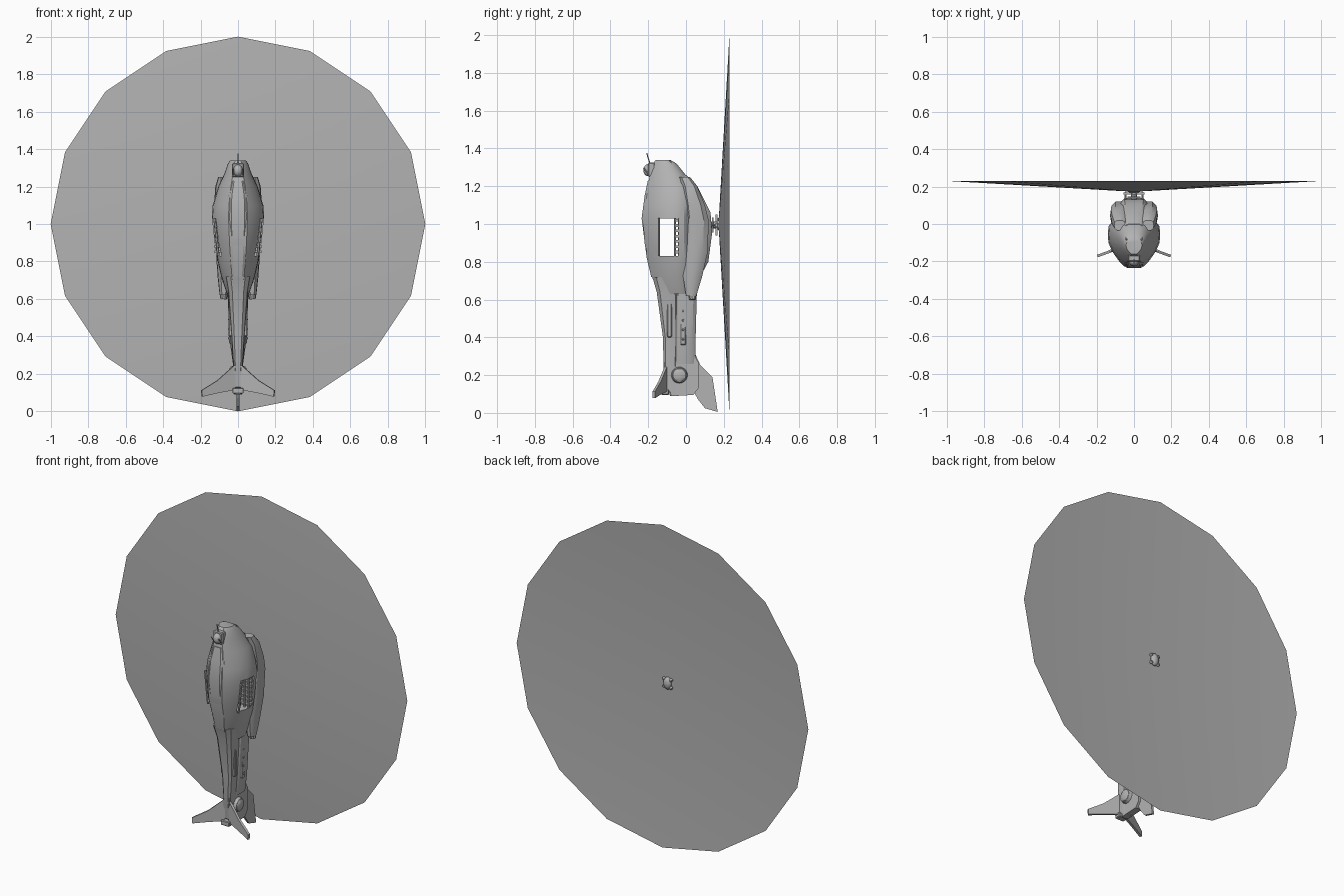
import bpy, bmesh, math
from mathutils import Vector, Matrix


def material(name, v):
    m = bpy.data.materials.new(name)
    m.diffuse_color = (v, v, v, 1)
    return m


GREY = material("body grey", 0.45)


def finish(name, bm, smooth=True):
    bmesh.ops.recalc_face_normals(bm, faces=bm.faces)
    me = bpy.data.meshes.new(name)
    bm.to_mesh(me)
    bm.free()
    ob = bpy.data.objects.new(name, me)
    bpy.context.collection.objects.link(ob)
    me.materials.append(GREY)
    if smooth:
        bpy.ops.object.select_all(action='DESELECT')
        ob.select_set(True)
        bpy.context.view_layer.objects.active = ob
        bpy.ops.object.shade_smooth_by_angle(angle=math.radians(32))
    return ob


def loft(name, rings, shape, x0=0.0):
    """Rings are (z, y front, y back, half width); shape is (side, depth) fractions."""
    bm = bmesh.new()
    outline = [(s, t) for s, t in shape] + [(-s, t) for s, t in reversed(shape)]
    loops = [[bm.verts.new((x0 + s * w, f + (b - f) * t, z)) for s, t in outline]
             for z, f, b, w in rings]
    n = len(outline)
    for a, b in zip(loops, loops[1:]):
        for i in range(n):
            j = (i + 1) % n
            bm.faces.new((a[i], a[j], b[j], b[i]))
    bm.faces.new(loops[0])
    bm.faces.new(loops[-1])
    return finish(name, bm)


def box(name, x, y, z, bevel=0.0):
    bm = bmesh.new()
    bmesh.ops.create_cube(bm, size=1)
    for v in bm.verts:
        v.co = [lo + (c + 0.5) * (hi - lo) for c, (lo, hi) in zip(v.co, (x, y, z))]
    if bevel:
        bmesh.ops.bevel(bm, geom=bm.edges[:], offset=bevel, segments=1, affect='EDGES')
    return finish(name, bm, False)


def rod(name, a, b, r1, r2=None, sides=10):
    a, b = Vector(a), Vector(b)
    bm = bmesh.new()
    rot = (b - a).to_track_quat('Z', 'Y').to_matrix().to_4x4()
    bmesh.ops.create_cone(bm, cap_ends=True, segments=sides, radius1=r1,
                          radius2=r1 if r2 is None else r2, depth=(b - a).length,
                          matrix=Matrix.Translation((a + b) / 2) @ rot)
    return finish(name, bm)


def plate(name, pts, thickness):
    """Flat plate: 3D outline pushed out along its normal to both sides."""
    bm = bmesh.new()
    p = [Vector(q) for q in pts]
    nrm = (p[1] - p[0]).cross(p[2] - p[0]).normalized() * thickness / 2
    top = [bm.verts.new(q + nrm) for q in p]
    low = [bm.verts.new(q - nrm) for q in p]
    bm.faces.new(top)
    bm.faces.new(low[::-1])
    for i in range(len(p)):
        j = (i + 1) % len(p)
        bm.faces.new((top[i], low[i], low[j], top[j]))
    return finish(name, bm, False)


def ball(name, c, scale, seg=12):
    bm = bmesh.new()
    bmesh.ops.create_uvsphere(bm, u_segments=seg, v_segments=8, radius=1,
                              matrix=Matrix.Translation(c) @ Matrix.Diagonal((*scale, 1)))
    return finish(name, bm)


# Cabin, nose upwards, with a door opening right through it
cabin = loft("cabin", [
    (0.63, -0.145, 0.03, 0.06), (0.72, -0.18, 0.04, 0.09), (0.80, -0.195, 0.05, 0.108),
    (0.90, -0.22, 0.05, 0.126), (1.03, -0.228, 0.05, 0.14), (1.10, -0.22, 0.05, 0.135),
    (1.20, -0.202, 0.04, 0.105), (1.27, -0.19, -0.01, 0.072), (1.32, -0.175, -0.05, 0.055),
    (1.34, -0.16, -0.085, 0.042)],
    [(0.36, 0), (0.56, 0.1), (0.8, 0.27), (0.97, 0.45), (1, 0.62), (0.97, 0.78), (0.72, 0.93), (0.4, 1)])
cutter = box("door_cutter", (-0.3, 0.3), (-0.14, -0.04), (0.83, 1.03))
cutter.hide_render = True
cutter.hide_viewport = True
cut = cabin.modifiers.new("door", 'BOOLEAN')
cut.object, cut.operation, cut.solver = cutter, 'DIFFERENCE', 'EXACT'

# Belly fairing
loft("belly_fairing", [
    (0.72, -0.184, -0.15, 0.035), (0.82, -0.208, -0.16, 0.046), (1.03, -0.235, -0.17, 0.06),
    (1.15, -0.219, -0.16, 0.055), (1.23, -0.202, -0.16, 0.035)],
    [(0.6, 0), (0.9, 0.2), (1, 1)])

# Engine deck and rotor mast housing on the back
loft("engine_deck", [
    (0.64, -0.03, 0.05, 0.05), (0.72, -0.03, 0.075, 0.07), (0.80, -0.03, 0.118, 0.08),
    (0.95, -0.03, 0.138, 0.085), (1.06, -0.03, 0.13, 0.085), (1.10, -0.03, 0.11, 0.08),
    (1.20, -0.03, 0.06, 0.07), (1.26, -0.04, 0.0, 0.05)],
    [(0.8, 0), (1, 0.2), (1, 0.65), (0.85, 0.87), (0.6, 1)])
for s in (-1, 1):
    loft("engine_pod", [
        (0.62, 0.0, 0.055, 0.022), (0.72, -0.015, 0.085, 0.033), (0.85, -0.01, 0.115, 0.042),
        (1.02, -0.005, 0.12, 0.05), (1.10, -0.01, 0.10, 0.052), (1.20, -0.02, 0.06, 0.045),
        (1.25, -0.035, 0.02, 0.03)],
        [(0.45, 0), (0.9, 0.2), (1, 0.5), (0.9, 0.8), (0.45, 1)], s * 0.076)
    # Seat lattice on the inner door wall
    for i in range(7):
        z = 0.845 + i * 0.028
        box("seat_slat", sorted((s * 0.04, s * 0.126)), (-0.055, -0.038), (z, z + 0.014))
    for x in (0.055, 0.085, 0.112):
        rod("seat_post", (s * x, -0.058, 0.83), (s * x, -0.058, 1.03), 0.005, sides=6)
    # Door frame rails
    for y in (-0.143, -0.037):
        rod("door_rail", (s * 0.105, y, 0.83), (s * 0.125, y, 1.03), 0.007, sides=6)
    rod("exhaust", (s * 0.07, 0.03, 0.66), (s * 0.078, 0.035, 0.60), 0.023, 0.018)
    # Boom side rails and fittings
    box("boom_panel", sorted((s * 0.03, s * 0.05)), (-0.10, -0.075), (0.40, 0.58), 0.004)
    box("boom_strip", sorted((s * 0.03, s * 0.047)), (-0.03, 0.0), (0.36, 0.62), 0.004)
    for i in range(5):
        ball("boom_bolt", (s * 0.047, -0.015, 0.39 + i * 0.05), (0.006, 0.006, 0.006), 8)
    # Swept stabilisers
    plate("stabiliser", [(s * 0.015, -0.105, 0.25), (s * 0.11, -0.14, 0.165),
                         (s * 0.195, -0.171, 0.112), (s * 0.192, -0.17, 0.078),
                         (s * 0.11, -0.14, 0.097), (s * 0.015, -0.105, 0.115)], 0.014)
    rod("tail_fan", (s * 0.015, -0.035, 0.2), (s * 0.04, -0.035, 0.2), 0.045, 0.038, 20)
    ball("tail_fan_hub", (s * 0.038, -0.035, 0.2), (0.012, 0.036, 0.036))

# Tail boom: front spine and rear beam
side = [(0.55, 0), (0.9, 0.15), (1, 0.5), (0.9, 0.85), (0.55, 1)]
loft("boom_spine", [(0.09, -0.085, -0.04, 0.022), (0.22, -0.118, -0.05, 0.024),
                    (0.40, -0.122, -0.04, 0.036), (0.64, -0.155, -0.04, 0.055),
                    (0.72, -0.178, -0.04, 0.07)], side)
loft("boom_beam", [(0.26, -0.06, 0.05, 0.028), (0.36, -0.06, 0.05, 0.042),
                   (0.66, -0.06, 0.058, 0.058)], side)

# Tail housing and fin, both lying in the centre plane
plate("tail_housing", [(0, -0.10, 0.36), (0, -0.03, 0.375), (0, 0.025, 0.34), (0, 0.07, 0.26),
                       (0, 0.065, 0.13), (0, 0.04, 0.095), (0, -0.06, 0.09), (0, -0.105, 0.13),
                       (0, -0.118, 0.24)], 0.042)
plate("tail_fin", [(0, 0.05, 0.31), (0, 0.075, 0.255), (0, 0.14, 0.19), (0, 0.168, 0.005),
                   (0, 0.10, 0.025), (0, 0.065, 0.07), (0, 0.03, 0.13)], 0.014)
box("tail_bumper", (-0.03, 0.03), (-0.13, -0.09), (0.095, 0.125), 0.004)

# Nose sensor, whisker and windscreen frame
ball("nose_sensor", (0, -0.20, 1.285), (0.026, 0.026, 0.032))
box("sensor_mount", (-0.032, 0.032), (-0.20, -0.165), (1.25, 1.325), 0.005)
rod("whisker", (0, -0.185, 1.30), (0, -0.208, 1.375), 0.003, sides=6)
for s in (-1, 1):
    rod("nose_probe", (s * 0.025, -0.195, 1.26), (s * 0.025, -0.225, 1.295), 0.004, sides=6)
    rod("windscreen_frame", (s * 0.04, -0.085, 1.335), (s * 0.065, -0.03, 1.25), 0.005, sides=6)

# Rotor mast and hub
rod("rotor_mast", (0, 0.11, 0.995), (0, 0.18, 0.995), 0.018)
box("hub_plate", (-0.035, 0.035), (0.138, 0.146), (0.955, 1.035))
for x in (-0.045, 0.045):
    rod("hub_link", (x, 0.13, 0.995), (x, 0.17, 0.995), 0.006, sides=6)
box("hub_cross", (-0.055, 0.055), (0.157, 0.168), (0.985, 1.005))
box("hub_bar", (-0.01, 0.01), (0.157, 0.168), (0.94, 1.05))
ball("hub_cap", (0, 0.18, 1.0), (0.026, 0.02, 0.038))
for k in range(4):
    a = math.radians(45 + 90 * k)
    ball("hub_lug", (0.034 * math.cos(a), 0.18, 1.0 + 0.034 * math.sin(a)), (0.01, 0.012, 0.01), 8)

# Spinning rotor as a shallow sixteen-sided cone
bm = bmesh.new()
apex = bm.verts.new((0, 0.172, 1.0))
rim = [bm.verts.new((math.cos(i * math.pi / 8), 0.23, 1.0 + math.sin(i * math.pi / 8)))
       for i in range(16)]
for i in range(16):
    bm.faces.new((apex, rim[i], rim[(i + 1) % 16]))
finish("rotor_disc", bm)
